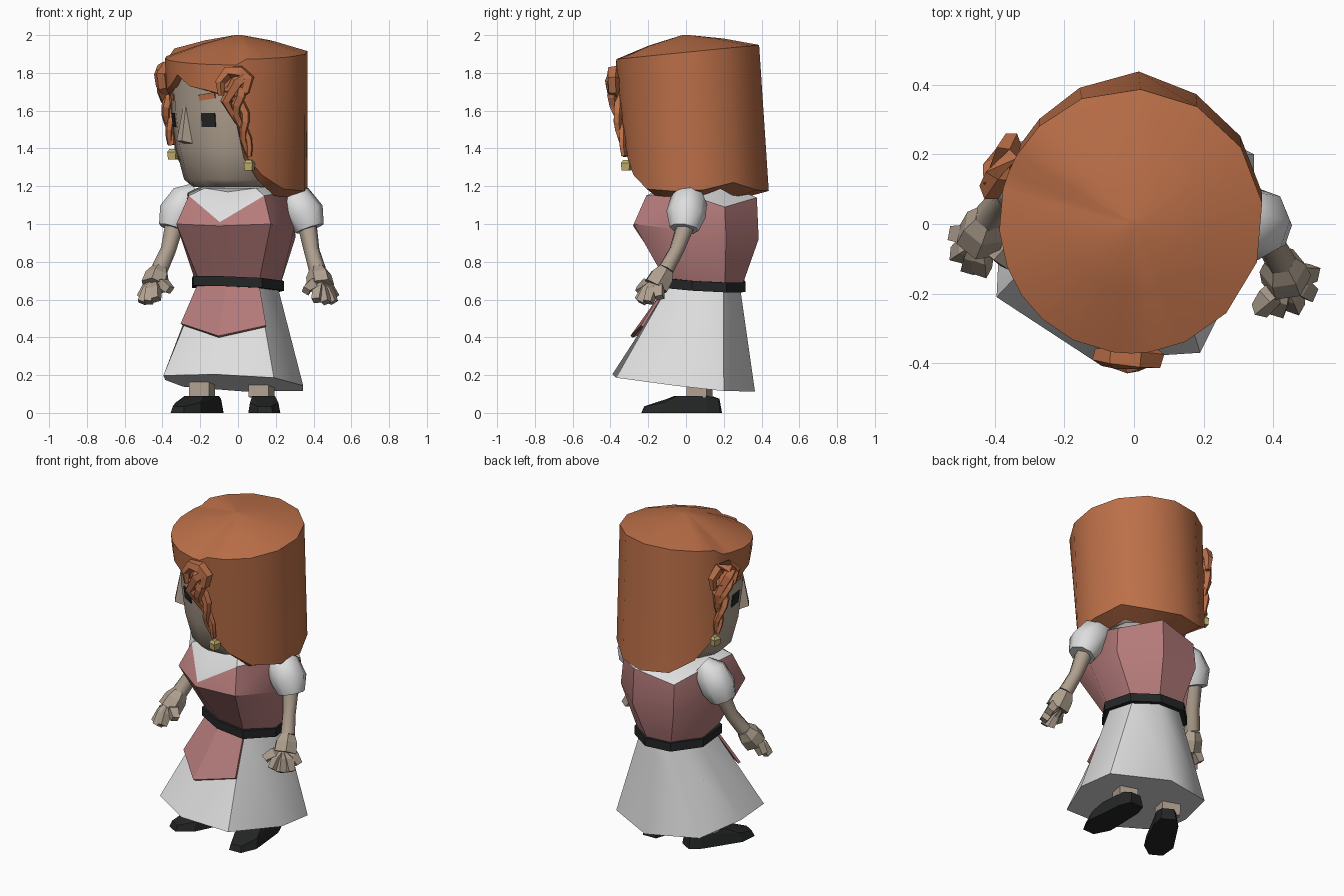
import bpy, bmesh, math
from mathutils import Vector, Matrix

if "Cube" in bpy.data.objects:
    bpy.data.objects.remove(bpy.data.objects["Cube"])

def mat(name, c):
    m = bpy.data.materials.new(name)
    m.diffuse_color = (*c, 1)
    m.use_nodes = True
    m.node_tree.nodes["Principled BSDF"].inputs["Base Color"].default_value = m.diffuse_color
    return m

HAIR = mat("auburn hair", (0.50, 0.16, 0.065))
SKIN = mat("skin", (0.43, 0.35, 0.275))
WHITE = mat("white cloth", (0.73, 0.73, 0.73))
PINK = mat("pink cloth", (0.46, 0.195, 0.195))
BLACK = mat("black leather", (0.018, 0.019, 0.019))
GOLD = mat("gold", (0.52, 0.42, 0.15))

FACE, BODY = math.radians(214), math.radians(253)   # headings of head and body
HEAD = Vector((-0.025, 0.01, 0))

def finish(bm, name, mats, smooth=None):
    bmesh.ops.recalc_face_normals(bm, faces=bm.faces)
    me = bpy.data.meshes.new(name)
    bm.to_mesh(me)
    bm.free()
    ob = bpy.data.objects.new(name, me)
    bpy.context.collection.objects.link(ob)
    for m in mats:
        me.materials.append(m)
    if smooth:
        bpy.ops.object.select_all(action='DESELECT')
        ob.select_set(True)
        bpy.context.view_layer.objects.active = ob
        bpy.ops.object.shade_smooth_by_angle(angle=math.radians(smooth))
    return ob

def loft(name, rings, mats, caps=(True, True), smooth=None, band_mats=None, closed=True):
    bm = bmesh.new()
    vs = [[bm.verts.new(p) for p in r] for r in rings]
    n = len(rings[0])
    for k in range(len(vs) - 1):
        for i in range(n if closed else n - 1):
            j = (i + 1) % n
            f = bm.faces.new((vs[k][i], vs[k][j], vs[k + 1][j], vs[k + 1][i]))
            f.material_index = band_mats[k] if band_mats else 0
    for use, k in zip(caps, (0, -1)):
        if use:
            f = bm.faces.new(vs[k])
            f.material_index = band_mats[k] if band_mats else 0
    return finish(bm, name, mats, smooth)

def tube(name, pts, radii, sides, m, smooth=None):
    pts = [Vector(p) for p in pts]
    rings = []
    for i, p in enumerate(pts):
        d = (pts[min(i + 1, len(pts) - 1)] - pts[max(i - 1, 0)]).normalized()
        a = d.cross(Vector((0.3, 1, 0.1))).normalized()
        b = d.cross(a)
        rings.append([p + radii[i] * (math.cos(t) * a + math.sin(t) * b)
                      for t in [2 * math.pi * (k + .5) / sides for k in range(sides)]])
    return loft(name, rings, [m], smooth=smooth)

def hull(name, pts, m):
    bm = bmesh.new()
    for p in pts:
        bm.verts.new(p)
    bmesh.ops.convex_hull(bm, input=bm.verts)
    return finish(bm, name, [m])

def box(name, size, matrix, m):
    bm = bmesh.new()
    bmesh.ops.create_cube(bm, size=1, matrix=matrix @ Matrix.Diagonal((*size, 1)))
    return finish(bm, name, [m])

def polar(a, r, z, c=(0, 0, 0)):
    return Vector((c[0] + r * math.cos(a), c[1] + r * math.sin(a), z))

# ---- head: tapered drum with a flattened face, in head frame (x forward)
fr = Matrix.Translation(HEAD) @ Matrix.Rotation(FACE, 4, 'Z')
rings = []
for z, r in ((1.85, .34), (1.6, .336), (1.4, .31), (1.235, .265), (1.195, .215)):
    pts = [polar(math.radians(15 + 30 * i), r, z) for i in range(12)]
    rings.append([fr @ Vector((min(p.x, r * .92), p.y, z)) for p in pts])
loft("head", rings, [SKIN], smooth=40)

# ---- eyes, brows, nose
for s in (-1, 1):
    turn = Matrix.Rotation(s * math.radians(25), 4, 'Z') @ Matrix.Rotation(0.12, 4, 'Y')
    box("eye", (.009, .085, .075), fr @ Matrix.Translation((.268, s * .163, 1.55)) @ turn, BLACK)
    box("eyebrow", (.009, .10, .032), fr @ Matrix.Translation((.277, s * .163, 1.675)) @ turn
        @ Matrix.Rotation(s * 0.15, 4, 'X'), HAIR)
hull("nose", [fr @ Vector((d, s * w, z)) for s in (-1, 1)
              for d, w, z in ((.312, .012, 1.62), (.345, .025, 1.44), (.26, .05, 1.42), (.27, .02, 1.62))], SKIN)

# ---- hair: shell whose lower edge rises over the face
edge = [(0, 1.79), (14, 1.73), (30, 1.71), (48, 1.68), (56, 1.55), (64, 1.37),
        (80, 1.26), (102, 1.185), (128, 1.175), (154, 1.18), (180, 1.22)]
cols = edge + [(-d, z) for d, z in edge[-2:0:-1]]
crown, dome, rim, low, tuck = [], [], [], [], []
for d, z in cols:
    a = FACE + math.radians(d)
    back = max(0, -math.cos(math.radians(d)))
    r = .38
    rz = 1.91 + .1 * r * math.sin(a) - (.03 if abs(d) < 60 else 0)
    crown.append(polar(a, .02, 2.0))
    dome.append(polar(a, .2, 1.963 + (rz - 1.91) * .5))
    rim.append(polar(a, r, rz, (-.008, .008)))
    t = (rz - z) / .72
    wide = .05 * min(1, back * 1.6) + (.035 if -150 < d < -60 else 0) * (1 - back)
    low.append(polar(a, r - (.045 - wide) * t, z, (-.008 - .006 * t, .008 + .03 * t)))
    tuck.append(polar(a, .345 - .07 * t, z - .035 * t, (-.01, .008 + .02 * t)))
loft("hair", [crown, dome, rim, low, tuck], [HAIR], caps=(True, False), smooth=38)

# ---- braids with looped knot and earrings, one on each side of the face
for top, bot, gem in (((-.015, -.385, 1.72), (.06, -.325, 1.36), (.06, -.315, 1.31)),
                      ((-.385, .165, 1.74), (-.355, .20, 1.42), (-.345, .205, 1.37))):
    top, bot = Vector(top), Vector(bot)
    out = Vector((top.x, top.y, 0)).normalized()
    lat = Vector((-out.y, out.x, 0))
    for ph in (0, math.pi):
        pts, rad = [], []
        for i in range(9):
            t = i / 8
            w = 2 * math.pi * 1.25 * t + ph
            k = .036 * (1 - .75 * t)
            pts.append(top.lerp(bot, t) + lat * k * math.cos(w) + out * k * .5 * math.sin(w))
            rad.append(.032 - .017 * t)
        tube("braid_strand", pts, rad, 5, HAIR)
    arc = [(-.075, -.04), (-.08, .03), (-.04, .085), (.025, .085), (.07, .05), (.05, -.01), (0, -.04)]
    tube("braid_loop", [top + lat * x - out * .002 + Vector((0, 0, z)) for x, z in arc],
         [.016, .028, .036, .038, .035, .033, .03], 5, HAIR)
    tube("braid_wrap", [top + lat * .06 + Vector((0, 0, .07)), top + lat * .01 + out * .012 + Vector((0, 0, .03)),
                        top - lat * .05 + Vector((0, 0, -.07)), top.lerp(bot, .5) - lat * .03],
         [.025, .036, .03, .012], 5, HAIR)
    tube("earring", [Vector(gem) + Vector((0, 0, z)) for z in (.028, .012, -.028)], [.02, .034, .029], 4, GOLD)

# ---- clothing: eight-sided rings, radii/heights given from front (0) to back (180 degrees)
def ring(c, rs, zf):
    out = []
    for i in range(8):
        k = min(i, 8 - i)
        p = polar(BODY + i * math.pi / 4, rs[k], 0, c)
        p.z = zf[k] if isinstance(zf, (list, tuple)) else zf(p)
        out.append(p)
    return out

def waist(off):
    return lambda p: .685 + off - .05 * p.x - .06 * (p.y - .1)

WC = (0.0, 0.105)
loft("bodice", [ring(WC, [.20, .235, .235, .215, .20], waist(0)),
                ring((0, .05), [.345, .37, .31, .345, .35], [.99, 1.0, .97, .93, .92]),
                ring((0, .05), [.33, .295, .28, .33, .34], [1.01, 1.15, 1.17, 1.09, 1.14]),
                ring((0, .04), [.18, .2, .2, .2, .2], [1.17, 1.19, 1.2, 1.2, 1.2])],
     [PINK, WHITE], band_mats=[0, 0, 1], smooth=36)
loft("belt", [ring(WC, rs, waist(o)) for rs, o in
              (([.2, .22, .22, .2, .19], -.03), ([.23, .268, .255, .235, .22], -.03),
               ([.23, .268, .255, .235, .22], .022), ([.2, .22, .22, .2, .19], .022))], [BLACK])

# ---- skirt with an uneven, tilted hem
hem = ((-.12, -.39), (.19, -.37), (.345, -.06), (.345, .20), (.03, .365), (-.29, .28), (-.385, 0), (-.395, -.21))
skirt_top = ring(WC, [.19, .22, .22, .2, .19], waist(-.01))
skirt_low = [Vector((x, y, .155 - .11 * y - .05 * x)) for x, y in hem]
loft("skirt", [skirt_top, skirt_low], [WHITE], smooth=50)

# ---- apron panel lying on the front of the skirt
ap_top, ap_low = [], []
for i, t in ((-1, .44), (0, .58), (1, .44)):
    o = polar(BODY + i * math.pi / 4, .03, 0)
    ap_top.append(skirt_top[i] + o * .6)
    ap_low.append(skirt_top[i].lerp(skirt_low[i], t) + o * (.7 if i else 1.0) + polar(BODY, .008, 0))
apron = loft("apron", [ap_top, ap_low], [PINK], caps=(False, False), closed=False)
sol = apron.modifiers.new("thickness", 'SOLIDIFY')
sol.thickness = .015

# ---- arms: puffed sleeve, forearm, palm and fingers
arms = [
    ([(.25, .03, 1.165), (.30, .015, 1.125), (.355, 0, 1.05), (.38, -.01, .975)],
     [(.365, 0, 1.0), (.39, -.05, .86), (.42, -.105, .76)],
     (.435, -.15, .685),
     [(.36, -.25, .645), (.415, -.25, .595), (.465, -.24, .585), (.505, -.20, .585), (.515, -.14, .61)]),
    ([(-.22, .15, 1.165), (-.27, .14, 1.125), (-.32, .135, 1.05), (-.345, .12, .975)],
     [(-.335, .125, 1.0), (-.37, .075, .86), (-.415, .02, .76)],
     (-.44, -.035, .685),
     [(-.36, -.11, .65), (-.435, -.135, .60), (-.475, -.125, .585), (-.51, -.09, .585), (-.515, -.03, .61)])]
for sleeve, fore, palm, tips in arms:
    tube("sleeve", sleeve, [.06, .098, .105, .078], 8, WHITE, smooth=50)
    tube("forearm", fore, [.052, .042, .046], 6, SKIN, smooth=65)
    wrist, palm = Vector(fore[-1]), Vector(palm)
    tube("palm", [wrist, wrist.lerp(palm, .5), palm + (palm - wrist) * .2], [.045, .068, .072], 6, SKIN)
    for i, tip in enumerate(tips):
        tip = Vector(tip)
        base = palm.lerp(tip, .1)
        mid = palm.lerp(tip, .6) + Vector((0, 0, .018))
        tube("thumb" if i == 0 else "finger", [base, mid, tip], [.036, .036, .029], 4, SKIN)

# ---- legs and shoes
for (x, y), heading, lx in (((-.215, -.005), 240, -.19), ((.135, -.02), 272, .125)):
    tube("leg", [(lx, .07, .082), (lx, .085, .45)], [.078, .078], 4, SKIN)
    m = Matrix.Translation((x, y, 0)) @ Matrix.Rotation(math.radians(heading), 4, 'Z')
    foot = ((.215, .04, 0), (.12, .085, 0), (-.13, .07, 0), (-.20, .045, 0), (.20, .035, .035),
            (.10, .075, .055), (.03, .06, .09), (-.13, .055, .09), (-.19, .035, .075))
    hull("shoe", [m @ Vector((f, s * w, z)) for s in (-1, 1) for f, w, z in foot], BLACK)
